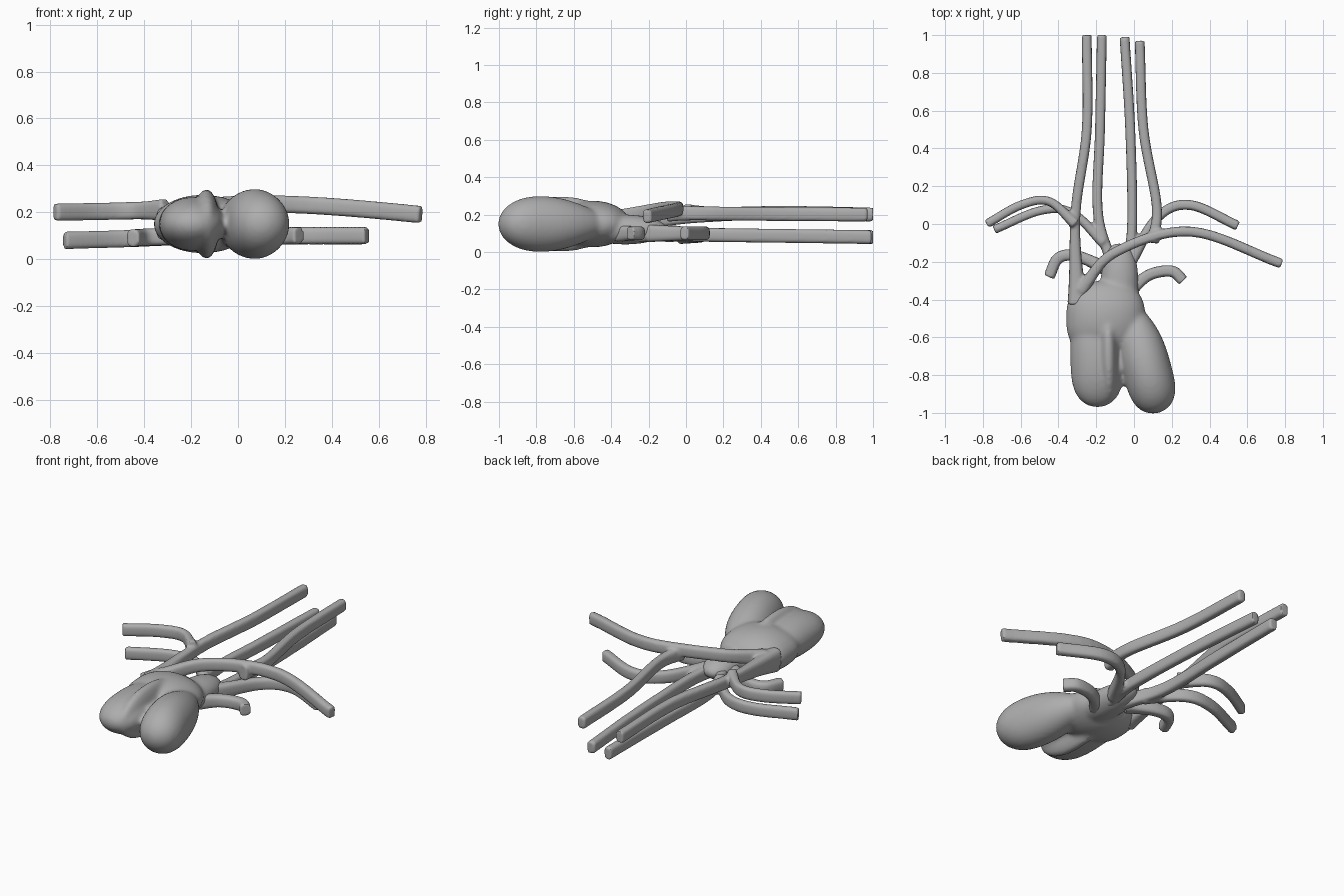
import bpy, bmesh
from math import cos, sin, pi, copysign
from mathutils import Vector

cube = bpy.data.objects.get("Cube")
if cube:
    bpy.data.objects.remove(cube, do_unlink=True)

tone = (0.42, 0.42, 0.42, 1)
grey = bpy.data.materials.new("neutral_grey")
grey.use_nodes = True
grey.diffuse_color = tone
shader = next(node for node in grey.node_tree.nodes if node.type == 'BSDF_PRINCIPLED')
shader.inputs["Base Color"].default_value = tone

UPPER, MIDDLE, LOWER = 0.21, 0.15, 0.1  # heights of the three layers


def smooth_path(points, steps=8):
    """Smooth curve that passes through every plan point."""
    points = [Vector(point) for point in points]
    before = 2 * points[0] - points[1]
    after = 2 * points[-1] - points[-2]
    guides = [before] + points + [after]
    path = []
    for a, b, c, d in zip(guides, guides[1:], guides[2:], guides[3:]):
        enter, leave = (c - a) / 2, (d - b) / 2
        for step in range(steps):
            t = step / steps
            blend = t * t * (3 - 2 * t)
            path.append(b.lerp(c, blend) + enter * t * (1 - t) ** 2 - leave * t * t * (1 - t))
    return path + [points[-1]]


def loft(bm, centres, widths, heights, power, sides=28):
    """Skin of superellipse rings along a path, closed at both ends."""
    def rounded(value):
        return copysign(abs(value) ** (2 / power), value)

    rings = []
    last = len(centres) - 1
    for i, centre in enumerate(centres):
        along = (centres[min(i + 1, last)] - centres[max(i - 1, 0)]).normalized()
        across = along.cross(Vector((0, 0, 1))).normalized()
        up = across.cross(along)
        ring = []
        for side in range(sides):
            angle = 2 * pi * side / sides
            offset = across * rounded(cos(angle)) * widths[i] + up * rounded(sin(angle)) * heights[i]
            ring.append(bm.verts.new(centre + offset))
        rings.append(ring)
    for ring, following in zip(rings, rings[1:]):
        for side in range(sides):
            bm.faces.new((ring[side - 1], ring[side], following[side], following[side - 1]))
    bm.faces.new(rings[0])
    bm.faces.new(rings[-1])


def chamber(bm, start, end, width, height, level=MIDDLE, skew=1.0, count=24):
    """Egg along a straight axis; a larger skew makes the far end blunter."""
    start, end = Vector((*start, level)), Vector((*end, level))
    centres, widths, heights = [], [], []
    for i in range(count + 1):
        t = (1 - cos(pi * i / count)) / 2
        reach = min(abs(2 * t ** skew - 1), 0.998)
        centres.append(start.lerp(end, t))
        widths.append(width * (1 - reach ** 3) ** 0.5)
        heights.append(height * (1 - reach ** 2) ** 0.5)
    loft(bm, centres, widths, heights, power=2)


def vessel(bm, plan, start_level, end_level, width=0.026, height=0.037, flare=1.3, arch=0.0):
    """Boxy tube of even size, widened where it leaves its parent."""
    path = smooth_path(plan)
    last = len(path) - 1
    centres, swell = [], []
    for i, point in enumerate(path):
        t = i / last
        level = start_level + (end_level - start_level) * t + arch * sin(pi * t)
        centres.append(Vector((*point, level)))
        swell.append(1 + (flare - 1) * max(0, 1 - 3 * t) ** 2)
    loft(bm, centres, [width * s for s in swell], [height * s for s in swell], power=3.2)


def finish(bm, name, voxel, smoothing):
    """Fuse the overlapping skins and soften the joints."""
    bmesh.ops.recalc_face_normals(bm, faces=bm.faces)
    mesh = bpy.data.meshes.new(name)
    bm.to_mesh(mesh)
    bm.free()
    mesh.materials.append(grey)
    obj = bpy.data.objects.new(name, mesh)
    bpy.context.collection.objects.link(obj)
    fuse = obj.modifiers.new("Fuse", 'REMESH')
    fuse.mode = 'VOXEL'
    fuse.voxel_size = voxel
    soften = obj.modifiers.new("Soften", 'SMOOTH')
    soften.iterations = smoothing
    bpy.ops.object.select_all(action='DESELECT')
    obj.select_set(True)
    bpy.context.view_layer.objects.active = obj
    bpy.ops.object.convert(target='MESH')
    bpy.ops.object.shade_smooth_by_angle(angle=0.9)


# Heart: right ventricle with its steep inner ridge, left ventricle, atria, great trunk
bm = bmesh.new()
chamber(bm, (-0.21, -0.3), (-0.19, -0.97), width=0.14, height=0.115, skew=1.5)
chamber(bm, (-0.14, -0.4), (-0.13, -0.95), width=0.055, height=0.15)
chamber(bm, (-0.03, -0.4), (0.13, -1), width=0.13, height=0.15, skew=1.5)
chamber(bm, (-0.15, -0.3), (-0.15, -0.7), width=0.21, height=0.125)
chamber(bm, (-0.07, -0.55), (-0.08, -0.1), width=0.1, height=0.08, level=0.12)
finish(bm, "heart", voxel=0.012, smoothing=8)

# Veins: two long neck veins, each with an arm vein, joining above the heart
bm = bmesh.new()
vessel(bm, [(-0.3, -0.42), (-0.31, 0.05), (-0.25, 0.5), (-0.25, 1)],
       MIDDLE, 0.2, flare=2, arch=0.03)
vessel(bm, [(-0.31, 0), (-0.45, 0.12), (-0.6, 0.1), (-0.78, 0)], UPPER, 0.2, width=0.023)
vessel(bm, [(-0.28, -0.35), (-0.1, -0.15), (0.3, -0.04), (0.78, -0.21)],
       0.18, 0.19, arch=0.05)
vessel(bm, [(0.1, -0.1), (0.12, 0.1), (0.05, 0.5), (0.03, 0.97)], UPPER, 0.2)
finish(bm, "veins", voxel=0.009, smoothing=3)

# Arteries: two long neck arteries, each with an arm artery, rising from the trunk
bm = bmesh.new()
vessel(bm, [(-0.1, -0.25), (-0.19, 0.05), (-0.18, 0.5), (-0.17, 1)], LOWER, 0.08)
vessel(bm, [(-0.16, -0.1), (-0.33, 0.06), (-0.5, 0.07), (-0.74, -0.03)],
       LOWER, 0.08, width=0.023)
vessel(bm, [(-0.04, -0.25), (-0.01, 0), (-0.02, 0.5), (-0.05, 0.99)], LOWER, 0.08)
vessel(bm, [(-0.02, -0.2), (0.13, 0.04), (0.3, 0.1), (0.55, -0.01)], LOWER, LOWER)
finish(bm, "arteries", voxel=0.009, smoothing=3)

# Short side branches to the lungs
bm = bmesh.new()
vessel(bm, [(-0.14, -0.24), (-0.3, -0.17), (-0.4, -0.18), (-0.45, -0.28)],
       LOWER, 0.09, width=0.03)
vessel(bm, [(-0.03, -0.36), (0.08, -0.27), (0.2, -0.25), (0.26, -0.3)],
       LOWER, LOWER, width=0.03)
finish(bm, "lung_branches", voxel=0.009, smoothing=3)
